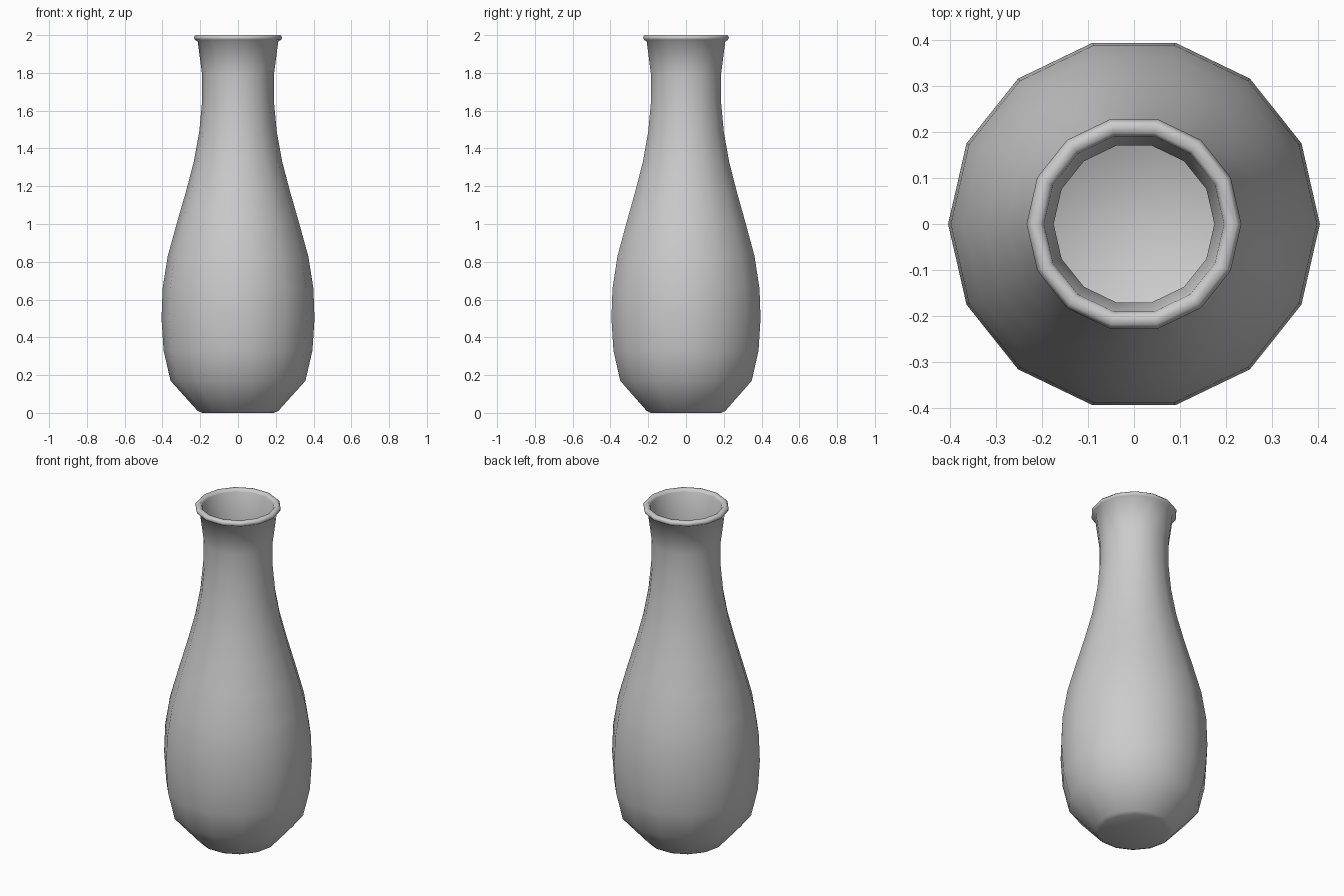
import bpy, bmesh, math

if "Cube" in bpy.data.objects:
    bpy.data.objects.remove(bpy.data.objects["Cube"])

SIDES = 14

# Outer wall from base to rim: (radius, height)
outer = [(0.19, 0.0), (0.215, 0.012), (0.357, 0.17), (0.394, 0.33), (0.405, 0.5),
         (0.399, 0.66), (0.372, 0.83), (0.325, 1.0), (0.276, 1.17), (0.234, 1.33),
         (0.205, 1.49), (0.19, 1.65), (0.19, 1.79), (0.213, 1.965)]
# Rolled rim
rim = [(0.228, 1.975), (0.234, 1.988), (0.224, 2.0), (0.204, 2.0), (0.196, 1.985)]
# Inner wall from neck down to the floor
inner = [(0.175, 1.79), (0.175, 1.65), (0.189, 1.49), (0.218, 1.33), (0.26, 1.17),
         (0.309, 1.0), (0.356, 0.83), (0.383, 0.66), (0.389, 0.5), (0.378, 0.33),
         (0.342, 0.18), (0.205, 0.028)]


def lathe(name, profile, sides):
    bm = bmesh.new()
    rings = []
    for r, z in profile:
        rings.append([bm.verts.new((r * math.cos(2 * math.pi * i / sides),
                                    r * math.sin(2 * math.pi * i / sides), z))
                      for i in range(sides)])
    for a, b in zip(rings, rings[1:]):
        for i in range(sides):
            j = (i + 1) % sides
            bm.faces.new((a[i], a[j], b[j], b[i]))
    # Close the underside and the inner floor
    bm.faces.new(rings[0][::-1])
    bm.faces.new(rings[-1])
    bmesh.ops.recalc_face_normals(bm, faces=bm.faces[:])
    for f in bm.faces:
        f.smooth = True
    mesh = bpy.data.meshes.new(name)
    bm.to_mesh(mesh)
    bm.free()
    obj = bpy.data.objects.new(name, mesh)
    bpy.context.collection.objects.link(obj)
    return obj


# Hollow vase body
lathe("vase", outer + rim + inner, SIDES)
